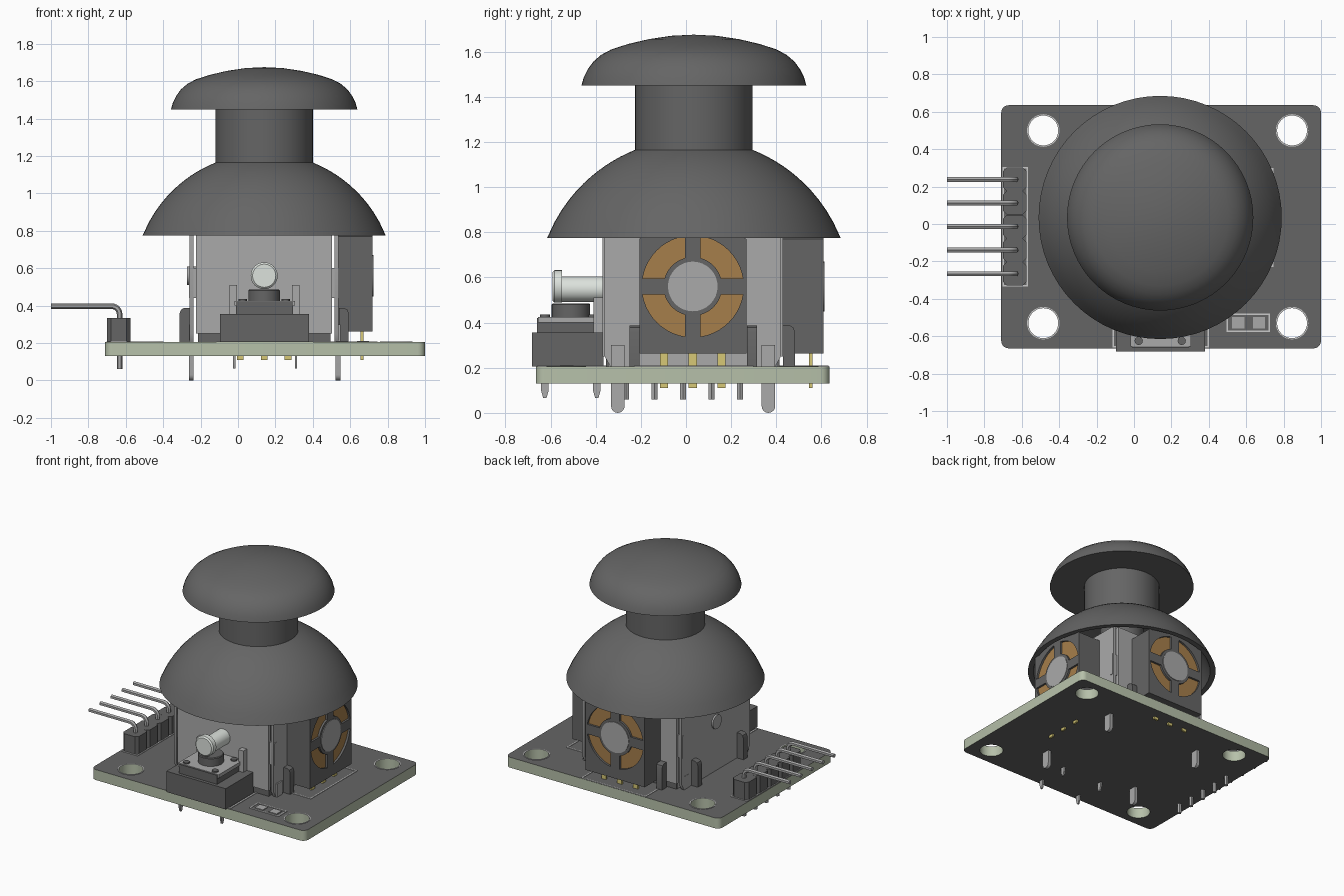
import bpy, bmesh
from math import sin, cos, pi, asin, sqrt
from mathutils import Matrix, Vector

if "Cube" in bpy.data.objects:
    bpy.data.objects.remove(bpy.data.objects["Cube"])

def mat(name, c):
    m = bpy.data.materials.new(name)
    m.diffuse_color = (*c, 1)
    m.use_nodes = True
    m.node_tree.nodes["Principled BSDF"].inputs["Base Color"].default_value = m.diffuse_color
    return m

DARK = mat("dark_plastic", (.13, .13, .13))
METAL = mat("metal", (.4, .4, .4))
PALE = mat("pale", (.72, .76, .72))
WHITE = mat("white_print", (.85, .85, .85))
GREEN = mat("board_edge", (.47, .53, .40))
GOLD = mat("gold_pin", (.68, .58, .18))
COPPER = mat("copper_track", (.38, .21, .07))
I = Matrix.Identity(4)

def finish(name, bm, m, M=I):
    bmesh.ops.remove_doubles(bm, verts=bm.verts, dist=1e-5)
    bmesh.ops.recalc_face_normals(bm, faces=bm.faces)
    bm.transform(M)
    me = bpy.data.meshes.new(name)
    bm.to_mesh(me)
    bm.free()
    me.materials.clear()
    me.materials.append(m)
    ob = bpy.data.objects.new(name, me)
    bpy.context.collection.objects.link(ob)
    return ob

def box(name, x, y, z, m, M=I):
    bm = bmesh.new()
    bmesh.ops.create_cube(bm, size=1)
    for v in bm.verts:
        v.co = [(a + b) / 2 + c * (b - a) for (a, b), c in zip((x, y, z), v.co)]
    return finish(name, bm, m, M)

def lathe(name, prof, m, M=I, segs=32):
    bm = bmesh.new()
    vs = [bm.verts.new((r, 0, z)) for r, z in prof]
    es = [bm.edges.new(p) for p in zip(vs, vs[1:])]
    bmesh.ops.spin(bm, geom=vs + es, axis=(0, 0, 1), cent=(0, 0, 0),
                   angle=2 * pi, steps=segs)
    return finish(name, bm, m, M)

def curve_mesh(name, splines, m, M=I, closed=True, **props):
    cu = bpy.data.curves.new(name, 'CURVE')
    for k, val in props.items():
        setattr(cu, k, val)
    for pts in splines:
        s = cu.splines.new('POLY')
        s.points.add(len(pts) - 1)
        for p, q in zip(s.points, pts):
            p.co = (*q, 1) if len(q) == 3 else (*q, 0, 1)
        s.use_cyclic_u = closed
    tmp = bpy.data.objects.new(name, cu)
    me = bpy.data.meshes.new_from_object(tmp)
    bm = bmesh.new()
    bm.from_mesh(me)
    bpy.data.objects.remove(tmp)
    bpy.data.meshes.remove(me)
    for f in bm.faces:
        f.material_index = 0
    return finish(name, bm, m, M)

def prism(name, loops, z0, z1, m, M=I):
    """Flat outline (further loops are holes) extruded from z0 to z1."""
    return curve_mesh(name, loops, m, M @ Matrix.Translation((0, 0, (z0 + z1) / 2)),
                      dimensions='2D', fill_mode='BOTH', extrude=(z1 - z0) / 2)

def arc(cx, cy, r, a0, a1, n):
    return [(cx + r * cos(a0 + (a1 - a0) * i / n), cy + r * sin(a0 + (a1 - a0) * i / n))
            for i in range(n + 1)]

def round_rect(x0, x1, y0, y1, r, n=5):
    cs = [(x1 - r, y1 - r), (x0 + r, y1 - r), (x0 + r, y0 + r), (x1 - r, y0 + r)]
    return [p for i, c in enumerate(cs) for p in arc(*c, r, i * pi / 2, (i + 1) * pi / 2, n)]

def frame(x0, x1, y0, y1, name):
    w = .008
    prism(name, [[(x0, y0), (x1, y0), (x1, y1), (x0, y1)],
                 [(x0 + w, y0 + w), (x1 - w, y0 + w), (x1 - w, y1 - w), (x0 + w, y1 - w)]],
          .204, .209, WHITE)

# Circuit board with four mounting holes, dark faces and green edges
holes = [(x, y) for x in (-.485, .845) for y in (-.53, .50)]
board = prism("circuit_board", [round_rect(-.71, 1, -.665, .635, .04)] +
              [arc(x, y, .08, 0, 2 * pi, 32)[:-1] for x, y in holes], .13, .205, GREEN)
board.data.materials.append(DARK)
for p in board.data.polygons:
    p.material_index = int(abs(p.normal.z) > .5)
for x, y in holes:
    prism("hole_ring", [arc(x, y, .087, 0, 2 * pi, 32)[:-1],
                        arc(x, y, .08, 0, 2 * pi, 32)[:-1]], .204, .208, WHITE)

# Printed outlines and resistor pads
frame(-.703, -.568, -.335, .305, "header_outline")
frame(-.115, .40, -.66, -.34, "switch_outline")
frame(.50, .745, -.23, .30, "right_sensor_outline")
frame(-.12, .395, .40, .632, "back_sensor_outline")
frame(.495, .728, -.577, -.478, "resistor_outline")
for x in (.525, .635):
    box("resistor_pad", (x, x + .065), (-.558, -.498), (.204, .211), METAL)

# Thumb cap: mushroom top, neck and hollow spherical skirt
C = Matrix.Translation((.14, .035, 0))
def sphere_pts(R, r0, r1, n=12):
    return [(r0 + (r1 - r0) * i / n, .515 + sqrt(R * R - (r0 + (r1 - r0) * i / n) ** 2))
            for i in range(n + 1)]
lathe("thumb_cap", [(0, 1.675), (.1, 1.67), (.2, 1.655), (.29, 1.634), (.365, 1.61), (.41, 1.586),
                    (.445, 1.556), (.47, 1.522), (.488, 1.486), (.498, 1.45), (.26, 1.45),
                    (.26, 1.165)] + sphere_pts(.70, .262, .65)
      + sphere_pts(.665, .612, .15) + [(.15, .80), (0, .80)], DARK, C, 64)

# Stick housing: core, base and sheet metal side plates with slits
box("housing_core", (-.215, .495), (-.34, .40), (.205, .82), METAL)
box("housing_base", (-.215, .495), (-.355, .415), (.205, .265), DARK)
for y in (-.37, .405):
    box("housing_plate", (-.225, .502), (y, y + .025), (.25, .82), METAL)
for x in (-.26, .515):
    prism("side_plate", [[(-.36, .25), (-.335, .205), (.395, .205), (.42, .25),
                          (.42, .82), (-.36, .82)]], x, x + .022, METAL,
          Matrix(((0, 0, 1, 0), (1, 0, 0, 0), (0, 1, 0, 0), (0, 0, 0, 1))))
    for y in (-.355, .39):
        box("plate_bridge", (x - .002, x + .026), (y, y + .025), (.44, .60), METAL)
        box("corner_bridge", (-.24, -.21) if x < 0 else (.49, .52), (y, y + .025), (.44, .60), METAL)

# Rounded solder legs of the housing
YZ = Matrix(((0, 0, 1, 0), (1, 0, 0, 0), (0, 1, 0, 0), (0, 0, 0, 1)))
for x in (-.262, .522):
    for y in (-.302, .365):
        prism("housing_leg", [arc(y, .03, .03, pi, 2 * pi, 8) +
                              [(y + .03, .3), (y - .03, .3)]], x, x + .025, METAL, YZ)

# Rotary sensors on the right and back, written once in local outward axes
def sector(k, r0=.13, r1=.225, g=.035):
    a = k * pi / 2
    o, i = asin(g / r1), asin(g / r0)
    return (arc(0, .56, r1, a + o, a + pi / 2 - o, 10) +
            arc(0, .56, r0, a + pi / 2 - i, a + i, 8))

def outward(k):
    return Matrix.Translation((.14, .03, 0)) @ Matrix.Rotation(k * pi / 2, 4, 'Z')

for k in (0, 1):
    M = outward(k)
    outline = [(-.237, .262), (.237, .262), (.237, .77), (.16, .82), (-.16, .82), (-.237, .77)]
    prism("sensor_body", [outline], .395, .555, DARK, M @ YZ)
    prism("sensor_face", [outline] + [sector(j) for j in range(4)], .555, .58, DARK, M @ YZ)
    prism("sensor_track", [arc(0, .56, .228, 0, 2 * pi, 40)[:-1]], .55, .565, COPPER, M @ YZ)
    prism("sensor_rotor", [arc(0, .56, .11, 0, 2 * pi, 32)[:-1]], .56, .584, METAL, M @ YZ)
    for y in (-.127, 0, .128):
        box("sensor_pin", (.515, .53), (y - .018, y + .018), (.11, .27), GOLD, M)

# Retaining clips with rounded tops around the housing
XZ = Matrix(((1, 0, 0, 0), (0, 0, 1, 0), (0, 1, 0, 0), (0, 0, 0, 1)))
for k in (0, 1, 2):
    for y in (-.28, .24):
        prism("retaining_clip", [[(.40, .205), (.452, .205), (.452, .36), (.445, .378),
                                  (.43, .387), (.40, .387)]], y, y + .045, DARK, outward(k) @ XZ)
lathe("left_pivot", [(0, -.06), (.05, -.06), (.05, .012), (0, .012)], METAL,
      Matrix.Translation((-.26, .03, .56)) @ Matrix.Rotation(-pi / 2, 4, 'Y'))

# Push switch, its four corner rivets and pins
box("switch_base", (-.095, .38), (-.683, -.365), (.205, .355), DARK)
box("switch_cover", (-.01, .295), (-.66, -.38), (.355, .42), DARK)
box("switch_plate", (-.02, .305), (-.655, -.375), (.40, .425), METAL)
lathe("switch_button", [(0, .485), (.08, .485), (.085, .48), (.085, .42), (0, .42)], DARK,
      Matrix.Translation((.14, -.51, 0)))
for x in (.025, .255):
    for y in (-.625, -.41):
        lathe("switch_rivet", [(0, .435), (.022, .435), (.022, .42), (0, .42)], DARK,
              Matrix.Translation((x, y, 0)), 12)
for x in (-.02, .31):
    for y in (-.625, -.395):
        prism("switch_pin", [[(y - .017, .2), (y - .017, .1), (y - .007, .065),
                              (y + .007, .065), (y + .017, .1), (y + .017, .2)]],
              x - .006, x + .006, METAL, YZ)
for x in (-.045, .29):
    box("plate_bracket", (x, x + .04), (-.41, -.36), (.355, .51), METAL)

# Shaft that presses the switch
F = Matrix.Translation((.14, 0, .56)) @ Matrix.Rotation(pi / 2, 4, 'X')
lathe("press_shaft", [(0, .34), (.056, .34), (.056, .555), (0, .555)], PALE,
      Matrix.Translation((0, 0, -.012)) @ F)
lathe("press_shaft_head", [(0, .55), (.072, .55), (.072, .583), (.062, .592), (0, .592)], PALE, F)

# Pin header with five bent pins
for i in range(5):
    y = -.266 + .1262 * i
    h, c = .063, .02
    prism("header_block", [[(-.70, y - h + c), (-.70 + c, y - h), (-.575 - c, y - h), (-.575, y - h + c),
                            (-.575, y + h - c), (-.575 - c, y + h), (-.70 + c, y + h),
                            (-.70, y + h - c)]], .205, .335, DARK)
    bend = [(a, y, b) for a, b in arc(-.675, .355, .042, 0, pi / 2, 6)]
    curve_mesh("header_pin", [[(-.633, y, .06)] + bend + [(-1, y, .397)]], METAL, closed=False,
               dimensions='3D', bevel_depth=.015, bevel_resolution=1, use_fill_caps=True)

# Smooth rounded surfaces, keep hard edges
for o in bpy.context.collection.objects:
    o.select_set(True)
    bpy.context.view_layer.objects.active = o
bpy.ops.object.shade_smooth_by_angle(angle=.55)
